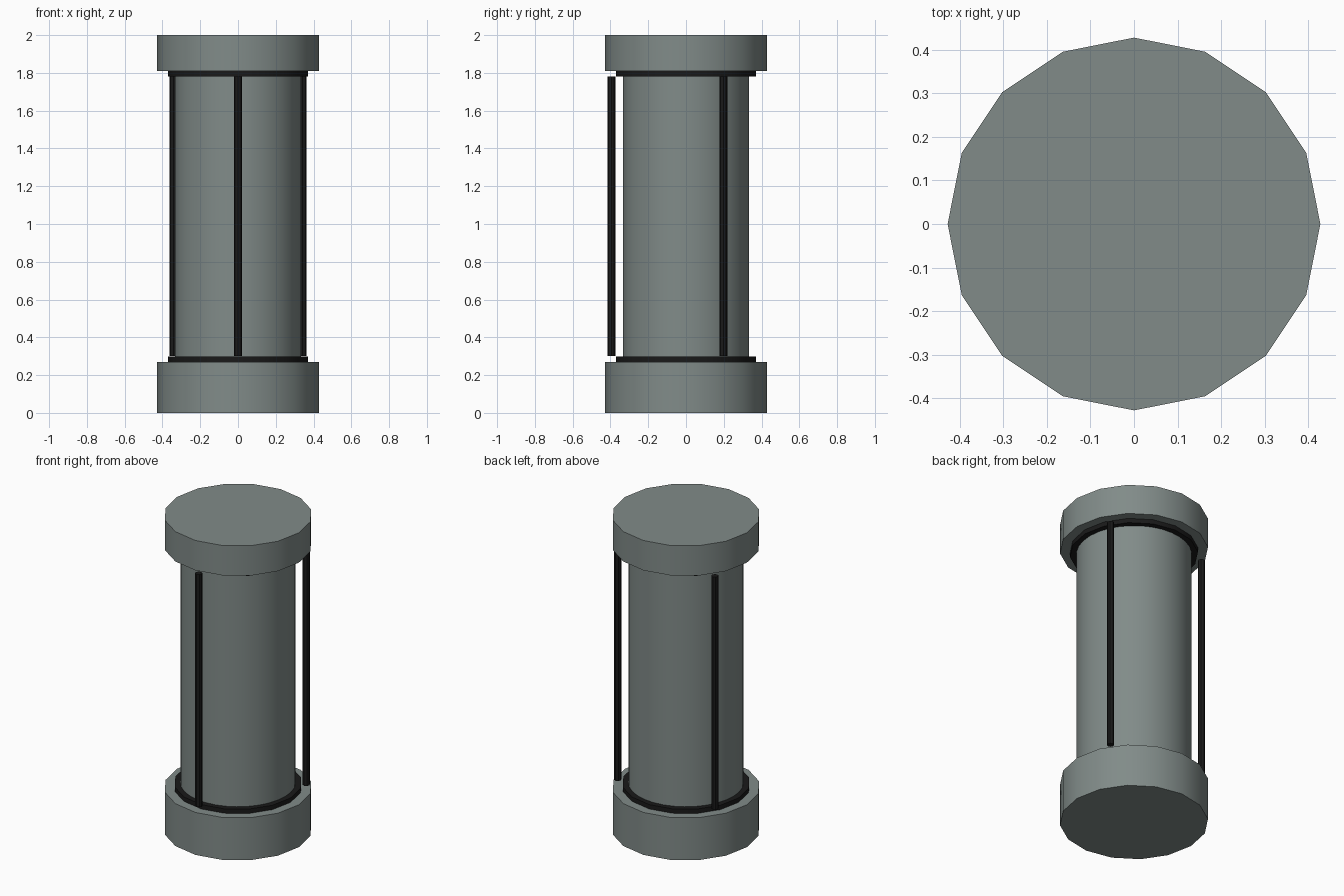
import bpy
from math import radians, sin, cos

cube = bpy.data.objects.get("Cube")
if cube:
    bpy.data.objects.remove(cube, do_unlink=True)


def material(name, colour):
    m = bpy.data.materials.new(name)
    m.use_nodes = True
    m.diffuse_color = colour
    m.node_tree.nodes["Principled BSDF"].inputs["Base Color"].default_value = colour
    return m


grey = material("grey green metal", (0.22, 0.26, 0.25, 1))
black = material("black rubber", (0.01, 0.01, 0.01, 1))


def cylinder(name, mat, radius, bottom, top, sides=16, x=0, y=0):
    bpy.ops.mesh.primitive_cylinder_add(
        vertices=sides, radius=radius, depth=top - bottom,
        location=(x, y, (bottom + top) / 2))
    ob = bpy.context.object
    ob.name = name
    ob.data.materials.append(mat)
    bpy.ops.object.shade_smooth_by_angle(angle=radians(30))
    return ob


# Central tube and its end caps
cylinder("tube", grey, 0.333, 0.25, 1.83, sides=32)
cylinder("bottom_cap", grey, 0.428, 0, 0.27)
cylinder("top_cap", grey, 0.428, 1.81, 2)

# Seals between the tube and the caps
cylinder("bottom_seal", black, 0.37, 0.265, 0.298)
cylinder("top_seal", black, 0.37, 1.782, 1.815)

# Three tie rods spaced evenly around the tube
for name, degrees in (("front_rod", -90), ("left_rod", 30), ("right_rod", 150)):
    a = radians(degrees)
    cylinder(name, black, 0.021, 0.3, 1.78, sides=8, x=0.395 * cos(a), y=0.395 * sin(a))
